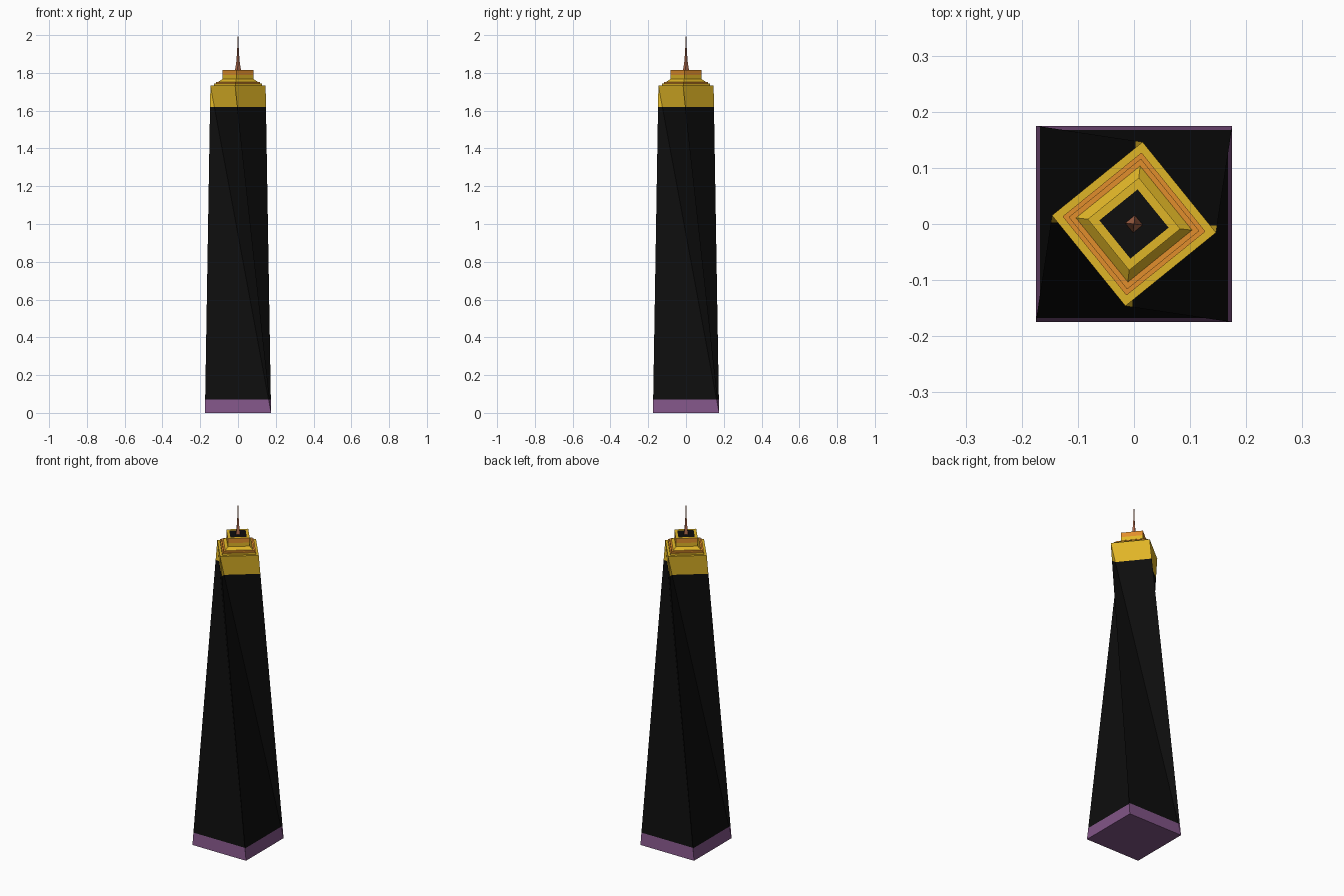
import bpy, bmesh, math
from mathutils import Vector

if "Cube" in bpy.data.objects:
    bpy.data.objects.remove(bpy.data.objects["Cube"])


def material(name, rgb):
    m = bpy.data.materials.new(name)
    m.diffuse_color = (*rgb, 1)
    m.use_nodes = True
    m.node_tree.nodes["Principled BSDF"].inputs["Base Color"].default_value = m.diffuse_color
    return m


BLACK = material("black glass", (0.004, 0.004, 0.004))
PURPLE = material("purple base", (0.22, 0.09, 0.24))
GOLD = material("gold", (0.74, 0.46, 0.02))
ORANGE = material("orange", (0.75, 0.27, 0.025))
COPPER = material("copper", (0.42, 0.14, 0.07))
MATS = [BLACK, PURPLE, GOLD, ORANGE, COPPER]

TOP_TURN = math.radians(-6)  # crown corners sit just clockwise of the axes


def finish(name, bm):
    bmesh.ops.recalc_face_normals(bm, faces=bm.faces)
    me = bpy.data.meshes.new(name)
    bm.to_mesh(me)
    bm.free()
    for m in MATS:
        me.materials.append(m)
    ob = bpy.data.objects.new(name, me)
    bpy.context.collection.objects.link(ob)
    return ob


def square(bm, r, z, turn):
    return [bm.verts.new((r * math.cos(turn + i * math.pi / 2),
                          r * math.sin(turn + i * math.pi / 2), z)) for i in range(4)]


def stepped(name, profile, top_mat):
    """Square stack: profile rows are (corner radius, z, material of band below)."""
    bm = bmesh.new()
    rings = [square(bm, r, z, TOP_TURN) for r, z, _ in profile]
    for a, b, (_, _, mat) in zip(rings, rings[1:], profile[1:]):
        for i in range(4):
            j = (i + 1) % 4
            bm.faces.new((a[i], a[j], b[j], b[i])).material_index = MATS.index(mat)
    bm.faces.new(rings[0][::-1]).material_index = MATS.index(profile[0][2])
    bm.faces.new(rings[-1]).material_index = MATS.index(top_mat)
    return finish(name, bm)


# Twisted shaft: square base joined to a turned square top by flat triangles
bm = bmesh.new()
low = square(bm, 0.175 * math.sqrt(2), 0, math.radians(45))
high = square(bm, 0.147, 1.733, TOP_TURN)
for i in range(4):
    j = (i + 1) % 4
    bm.faces.new((low[i], low[j], high[i]))
    bm.faces.new((low[j], high[j], high[i]))
bm.faces.new(low[::-1])
bm.faces.new(high)
# Colour bands cut by height
for z in (0.07, 1.62):
    bmesh.ops.bisect_plane(bm, geom=bm.verts[:] + bm.edges[:] + bm.faces[:],
                           plane_co=Vector((0, 0, z)), plane_no=Vector((0, 0, 1)))
for f in bm.faces:
    z = f.calc_center_median().z
    f.material_index = MATS.index(PURPLE if z < 0.07 else GOLD if z > 1.62 else BLACK)
finish("tower_shaft", bm)

# Stepped crown with a dark roof
stepped("crown_steps", [
    (0.128, 1.731, GOLD), (0.128, 1.744, GOLD), (0.117, 1.744, ORANGE),
    (0.117, 1.753, ORANGE), (0.104, 1.753, ORANGE), (0.083, 1.768, GOLD),
    (0.083, 1.789, GOLD), (0.083, 1.816, ORANGE), (0.062, 1.816, GOLD)], BLACK)

# Spire
stepped("spire", [
    (0.016, 1.814, COPPER), (0.010, 1.85, COPPER), (0.005, 1.91, COPPER),
    (0.001, 2.0, COPPER)], COPPER)
